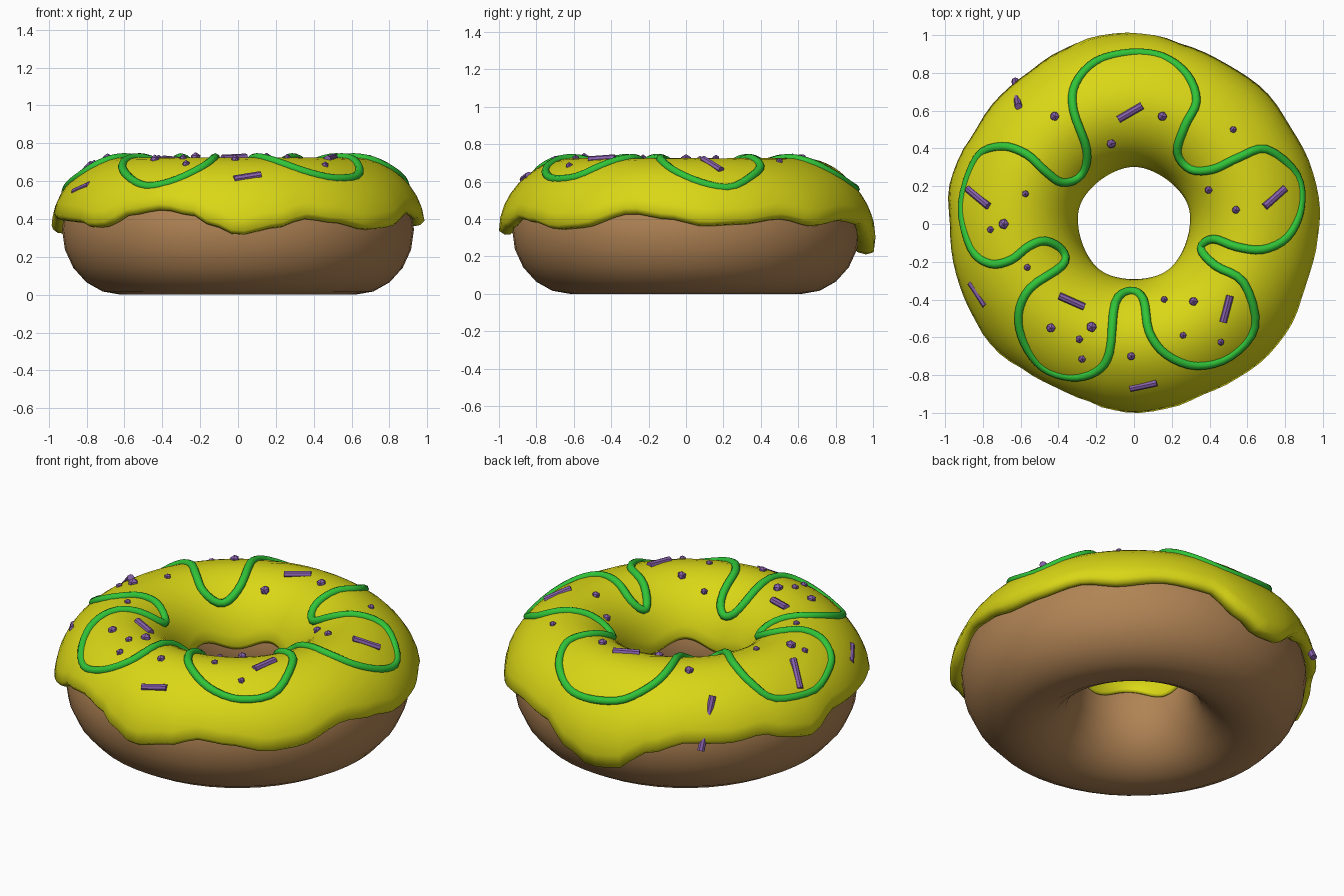
import bpy, bmesh, math
from mathutils import Vector, Matrix

if "Cube" in bpy.data.objects:
    bpy.data.objects.remove(bpy.data.objects["Cube"])

R, ZC = 0.62, 0.345            # ring radius and centre height


def material(name, rgb):
    m = bpy.data.materials.new(name)
    m.diffuse_color = (*rgb, 1)
    m.use_nodes = True
    m.node_tree.nodes["Principled BSDF"].inputs["Base Color"].default_value = m.diffuse_color
    return m


BROWN = material("dough brown", (0.44, 0.23, 0.09))
YELLOW = material("icing yellow", (0.70, 0.68, 0.008))
GREEN = material("piping green", (0.03, 0.55, 0.04))
PURPLE = material("sprinkle purple", (0.25, 0.12, 0.42))


def finish(name, bm, mat, smooth=True):
    bmesh.ops.recalc_face_normals(bm, faces=bm.faces)
    me = bpy.data.meshes.new(name)
    bm.to_mesh(me)
    bm.free()
    me.materials.append(mat)
    for p in me.polygons:
        p.use_smooth = smooth
    ob = bpy.data.objects.new(name, me)
    bpy.context.collection.objects.link(ob)
    return ob


def sweep(name, mat, n, section, closed):
    """Ring of n cross-sections; section(angle) gives (radius, z) points."""
    bm = bmesh.new()
    rings = []
    for i in range(n):
        a = 2 * math.pi * i / n
        rings.append([bm.verts.new((r * math.cos(a), r * math.sin(a), z))
                      for r, z in section(a)])
    m = len(rings[0])
    for i in range(n):
        p, q = rings[i], rings[(i + 1) % n]
        for j in range(m if closed else m - 1):
            k = (j + 1) % m
            bm.faces.new((p[j], q[j], q[k], p[k]))
    return finish(name, bm, mat)


def top(x, y):
    """Point on the icing surface above (x, y)."""
    d = math.hypot(x, y) - R
    u = d / (0.347 if d > 0 else 0.33)
    return Vector((x, y, ZC + 0.38 * math.sqrt(max(0, 1 - u * u))))


# Dough ring
sweep("dough", BROWN, 48, lambda a: [
    (R + 0.31 * math.cos(2 * math.pi * k / 20), ZC + 0.345 * math.sin(2 * math.pi * k / 20))
    for k in range(20)], True)

# Icing: height of the dripping outer edge by angle in degrees
DRIPS = [(-180, .40), (-165, .39), (-150, .38), (-142, .35), (-135, .36), (-128, .42),
         (-115, .45), (-105, .42), (-98, .36), (-90, .31), (-78, .35), (-68, .40),
         (-58, .38), (-45, .34), (-36, .35), (-18, .43), (-6, .40), (6, .36), (18, .37),
         (32, .40), (45, .36), (60, .39), (75, .37), (85, .27), (94, .21), (102, .22),
         (113, .33), (125, .39), (140, .38), (150, .40), (160, .35), (168, .32), (180, .40)]


def edge_height(a):
    d = (math.degrees(a) + 180) % 360 - 180
    for (a0, z0), (a1, z1) in zip(DRIPS, DRIPS[1:]):
        if a0 <= d <= a1:
            t = (d - a0) / (a1 - a0)
            return z0 + (z1 - z0) * t * t * (3 - 2 * t)


def icing_section(a):
    ze = edge_height(a)
    lo = math.asin((ze + 0.025 - ZC) / 0.38)
    hi = math.pi - math.asin((0.42 + 0.03 * math.sin(5 * a) - ZC) / 0.38)
    bump = 0.015 + 0.2 * max(0, 0.41 - ze)

    def at(phi, t):
        return (R + (0.31 + t) * math.cos(phi), ZC + (0.345 + t) * math.sin(phi))

    pts = [at(lo, -0.015), at(lo - 0.06, 0.012), at(lo - 0.05, 0.02 + bump * 0.7)]
    for k in range(19):
        s = k / 18
        phi = lo + (hi - lo) * s
        w = max(0, 1 - s / 0.35)
        thick = 0.036 + bump * w * w * (3 - 2 * w) - 0.016 * max(0, -math.cos(phi))
        pts.append(at(phi, thick))
    return pts + [at(hi + 0.05, 0.01), at(hi, -0.015)]


sweep("icing", YELLOW, 90, icing_section, False)

# Piped icing line: smooth closed path with five lobes, laid on the icing
PATH = [(-.02, -.355), (.05, -.40), (.08, -.57), (.17, -.69), (.33, -.75), (.51, -.70),
        (.64, -.54), (.58, -.31), (.43, -.22), (.355, -.13), (.42, -.08), (.54, -.12),
        (.68, -.135), (.81, -.07), (.88, .08), (.86, .26), (.70, .395), (.55, .35),
        (.42, .29), (.30, .29), (.23, .38), (.27, .52), (.33, .65), (.28, .79),
        (.15, .885), (-.02, .905), (-.20, .86), (-.31, .74), (-.32, .60), (-.25, .39),
        (-.28, .26), (-.38, .22), (-.47, .28), (-.57, .37), (-.70, .41), (-.83, .35),
        (-.91, .10), (-.86, -.13), (-.76, -.21), (-.65, -.19), (-.56, -.12), (-.47, -.09),
        (-.38, -.14), (-.38, -.22), (-.55, -.34), (-.61, -.48), (-.58, -.63), (-.48, -.76),
        (-.33, -.81), (-.20, -.78), (-.13, -.68), (-.10, -.42)]
P = [Vector(p) for p in PATH]
pts = []
for i in range(len(P)):
    p0, p1, p2, p3 = (P[(i + k) % len(P)] for k in (-1, 0, 1, 2))
    for t in (0, 0.25, 0.5, 0.75):
        v = 0.5 * (2 * p1 + (p2 - p0) * t + (2 * p0 - 5 * p1 + 4 * p2 - p3) * t * t
                   + (3 * p1 - p0 - 3 * p2 + p3) * t ** 3)
        pts.append(top(v.x, v.y))
bm = bmesh.new()
rings = []
for i, c in enumerate(pts):
    d = (pts[(i + 1) % len(pts)] - pts[i - 1]).normalized()
    side = d.cross(Vector((0, 0, 1))).normalized()
    up = side.cross(d)
    rings.append([bm.verts.new(c + 0.023 * (side * math.cos(k * math.pi / 4)
                                            + up * math.sin(k * math.pi / 4))) for k in range(8)])
for i in range(len(rings)):
    p, q = rings[i - 1], rings[i]
    for k in range(8):
        bm.faces.new((p[k], q[k], q[(k + 1) % 8], p[(k + 1) % 8]))
finish("piped_line", bm, GREEN)

# Rod sprinkles: x, y, heading in degrees
RODS = [(-.62, .69, 97), (-.02, .59, 30), (.745, .14, 42), (-.825, .14, -40),
        (-.825, -.37, -57), (-.33, -.41, -24), (.49, -.45, 75), (.05, -.855, 12)]
bm = bmesh.new()
for x, y, h in RODS:
    d = Vector((math.cos(math.radians(h)), math.sin(math.radians(h)))) * 0.065
    a, b = top(x - d.x, y - d.y), top(x + d.x, y + d.y)
    c = (top(x, y) + (a + b) / 2) / 2
    rot = (b - a).to_track_quat('Z', 'Y').to_matrix().to_4x4()
    bmesh.ops.create_cone(bm, cap_ends=True, segments=8, radius1=0.02, radius2=0.02,
                          depth=(b - a).length + 0.015, matrix=Matrix.Translation(c) @ rot)
finish("rod_sprinkles", bm, PURPLE, False)

# Ball sprinkles: x, y, radius
BALLS = [(-.42, .57, .027), (.15, .57, .027), (-.12, .425, .027), (.525, .5, .02),
         (.395, .18, .023), (.54, .075, .023), (-.575, .16, .02), (-.69, 0, .03),
         (-.76, -.03, .02), (-.565, -.23, .02), (-.44, -.55, .027), (-.225, -.545, .03),
         (-.29, -.61, .022), (-.275, -.715, .022), (-.015, -.7, .024), (.16, -.4, .02),
         (.315, -.41, .026), (.26, -.59, .02), (.46, -.625, .02), (-.75, -.6, .02)]
bm = bmesh.new()
for x, y, r in BALLS:
    bmesh.ops.create_icosphere(bm, subdivisions=1, radius=r,
                               matrix=Matrix.Translation(top(x, y)))
finish("ball_sprinkles", bm, PURPLE, False)
